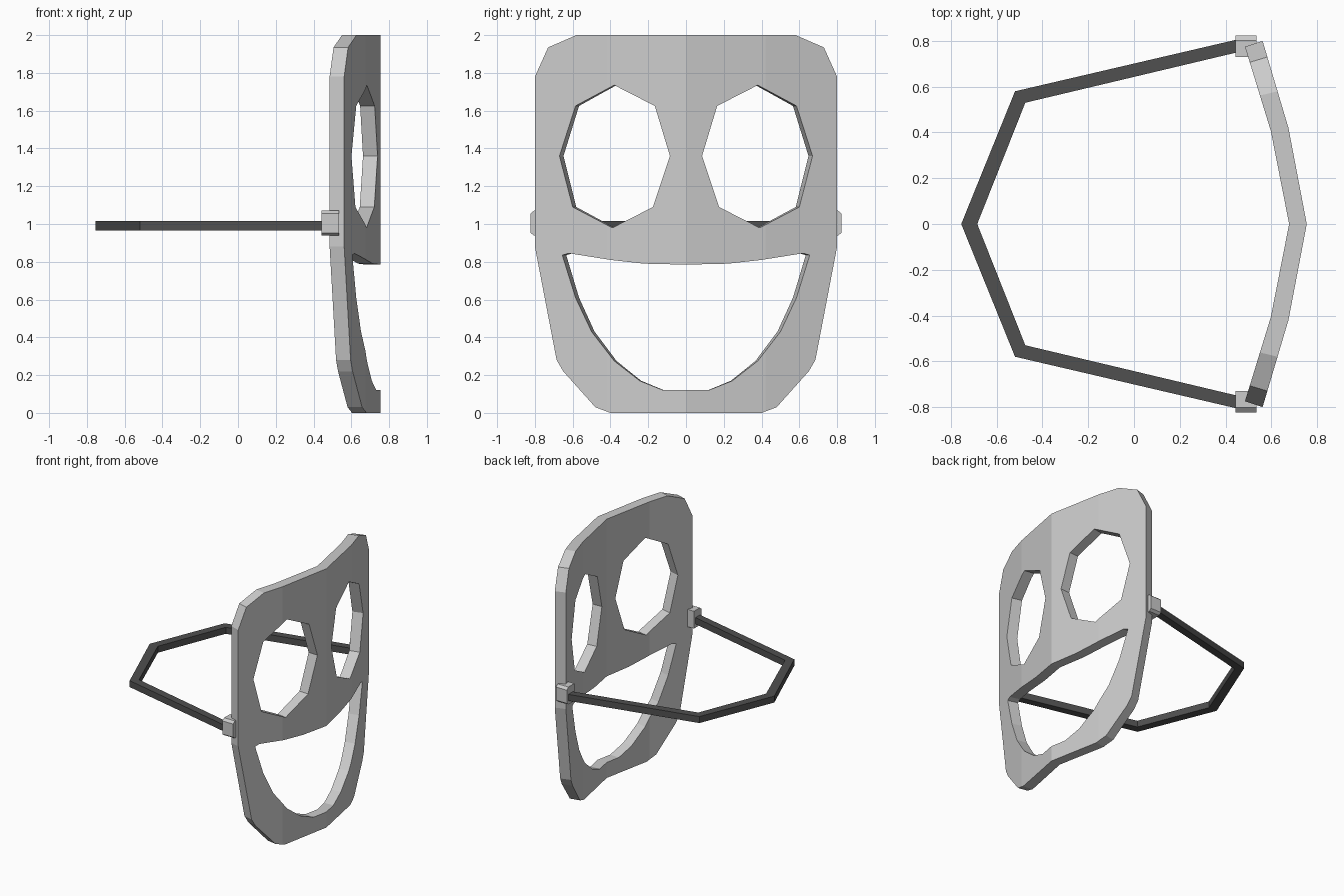
import bpy, bmesh

if "Cube" in bpy.data.objects:
    bpy.data.objects.remove(bpy.data.objects["Cube"])

def finish(name, bm, mat=None):
    bmesh.ops.recalc_face_normals(bm, faces=bm.faces[:])
    for f in bm.faces:
        f.smooth = False
    me = bpy.data.meshes.new(name)
    bm.to_mesh(me)
    bm.free()
    ob = bpy.data.objects.new(name, me)
    bpy.context.collection.objects.link(ob)
    if mat:
        me.materials.append(mat)
    return ob

def prism(name, lower, offset, mat=None):
    bm = bmesh.new()
    f = bm.faces.new([bm.verts.new(p) for p in lower])
    r = bmesh.ops.extrude_face_region(bm, geom=[f])
    vs = [g for g in r["geom"] if isinstance(g, bmesh.types.BMVert)]
    bmesh.ops.translate(bm, verts=vs, vec=offset)
    return finish(name, bm, mat)

def mirrored(half):
    # close a half profile across y = 0
    return half + [(-y, z) for y, z in reversed(half) if y > 0]

# Mask profiles as (y, z)
outline = mirrored([(0.58, 2.0), (0.73, 1.935), (0.8, 1.78), (0.8, 0.88),
                    (0.685, 0.28), (0.65, 0.22), (0.48, 0.03), (0.4, 0.0)])
eye = [(0.38, 1.735), (0.585, 1.625), (0.67, 1.36), (0.6, 1.09),
       (0.39, 0.98), (0.175, 1.09), (0.085, 1.36), (0.165, 1.625)]
other_eye = [(-y, z) for y, z in eye]
mouth = mirrored([(0.0, 0.785), (0.22, 0.79), (0.4, 0.81), (0.62, 0.845),
                  (0.655, 0.835), (0.585, 0.61), (0.5, 0.43), (0.38, 0.275),
                  (0.245, 0.17), (0.12, 0.12)])

# Flat plate with holes from a filled curve
cu = bpy.data.curves.new("mask_profile", 'CURVE')
cu.dimensions = '2D'
cu.fill_mode = 'BOTH'
cu.extrude = 0.5
for pts in (outline, eye, other_eye, mouth):
    s = cu.splines.new('POLY')
    s.points.add(len(pts) - 1)
    for p, (y, z) in zip(s.points, pts):
        p.co = (y, z, 0, 1)
    s.use_cyclic_u = True
tmp = bpy.data.objects.new("mask_profile", cu)
bpy.context.collection.objects.link(tmp)
bpy.context.view_layer.update()
flat = bpy.data.meshes.new_from_object(
    tmp.evaluated_get(bpy.context.evaluated_depsgraph_get()))
bpy.data.objects.remove(tmp)

# Fold the plate at three vertical creases
CREASE = 0.42
bm = bmesh.new()
bm.from_mesh(flat)
bmesh.ops.remove_doubles(bm, verts=bm.verts[:], dist=0.0005)
for y in (-CREASE, 0, CREASE):
    bmesh.ops.bisect_plane(bm, geom=bm.verts[:] + bm.edges[:] + bm.faces[:],
                           plane_co=(y, 0, 0), plane_no=(1, 0, 0))
for v in bm.verts:
    y, z, side = v.co
    a = abs(y)
    if a < CREASE:
        x = 0.755 - 0.08 * a / CREASE
    else:
        x = 0.675 - 0.113 * (a - CREASE) / (0.8 - CREASE)
    v.co = (x, y, z) if side > 0 else (x - 0.077, y * 0.968, z)
finish("mask", bm)

# Head strap
dark = bpy.data.materials.new("dark_strap")
dark.diffuse_color = (0.08, 0.08, 0.08, 1)
dark.use_nodes = True
dark.node_tree.nodes["Principled BSDF"].inputs["Base Color"].default_value = dark.diffuse_color
outer = [(0.48, 0.813), (-0.52, 0.58), (-0.755, 0), (-0.52, -0.58), (0.48, -0.813)]
inner = [(0.48, -0.757), (-0.475, -0.53), (-0.685, 0), (-0.475, 0.53), (0.48, 0.757)]
prism("strap", [(x, y, 0.966) for x, y in outer + inner], (0, 0, 0.05), dark)

# Strap clips with chamfered outer edges
clip = [(0.73, 0.938), (0.803, 0.938), (0.823, 0.953),
        (0.823, 1.055), (0.803, 1.072), (0.73, 1.072)]
for name, s in (("clip_left", 1), ("clip_right", -1)):
    prism(name, [(0.443, s * y, z) for y, z in clip], (0.092, 0, 0))
